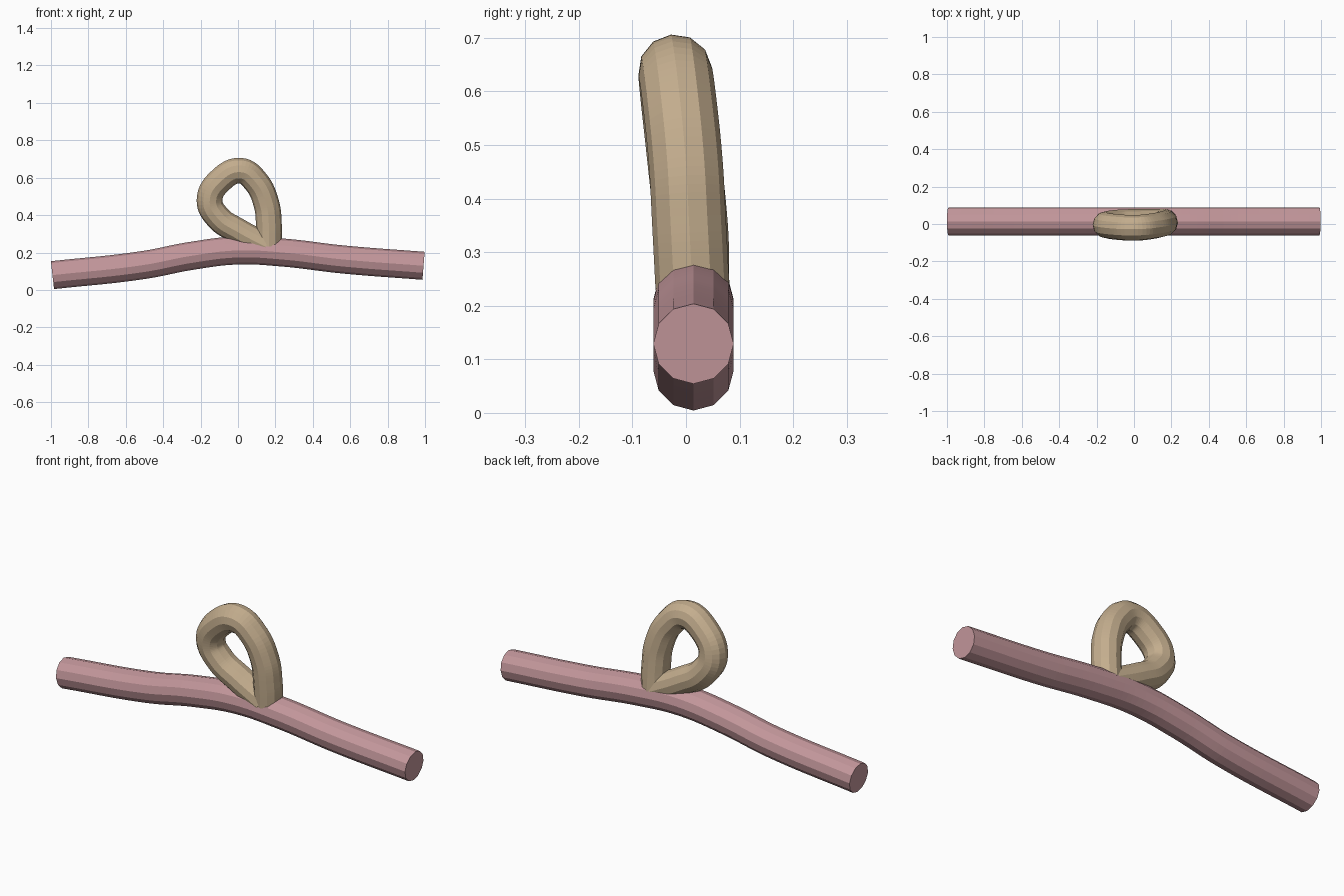
import bpy

if "Cube" in bpy.data.objects:
    bpy.data.objects.remove(bpy.data.objects["Cube"])


def material(name, rgb):
    m = bpy.data.materials.new(name)
    m.diffuse_color = (*rgb, 1)
    m.use_nodes = True
    m.node_tree.nodes["Principled BSDF"].inputs["Base Color"].default_value = m.diffuse_color
    return m


def tube(name, points, radius, mat):
    """Twelve-sided capped tube along a smooth path."""
    cu = bpy.data.curves.new(name, 'CURVE')
    cu.dimensions = '3D'
    cu.twist_mode = 'MINIMUM'
    cu.bevel_depth = radius
    cu.bevel_resolution = 4
    cu.resolution_u = 8
    cu.use_fill_caps = True
    sp = cu.splines.new('BEZIER')
    sp.bezier_points.add(len(points) - 1)
    for bp, p in zip(sp.bezier_points, points):
        bp.co = p
        bp.handle_left_type = bp.handle_right_type = 'AUTO'
    ob = bpy.data.objects.new(name, cu)
    bpy.context.collection.objects.link(ob)
    # Turn the curve into a flat-shaded mesh
    bpy.ops.object.select_all(action='DESELECT')
    ob.select_set(True)
    bpy.context.view_layer.objects.active = ob
    bpy.ops.object.convert(target='MESH')
    ob = bpy.context.object
    ob.data.materials.clear()
    ob.data.materials.append(mat)
    bpy.ops.object.shade_flat()
    return ob


pink = material("pink", (0.55, 0.31, 0.33))
tan = material("tan", (0.55, 0.42, 0.27))

# Long, gently bowed rod
rod = [(-0.992, 0.079), (-0.5, 0.134), (-0.25, 0.182), (0, 0.211),
       (0.25, 0.199), (0.55, 0.164), (0.992, 0.129)]
tube("rod", [(x, 0.014, z) for x, z in rod], 0.075, pink)

# Leaning loop whose two ends meet inside the rod
loop = [(0.165, 0.012, 0.235), (0.165, 0.006, 0.35), (0.152, 0.0, 0.46),
        (0.095, -0.012, 0.58), (0.015, -0.02, 0.637), (-0.09, -0.016, 0.59),
        (-0.152, -0.004, 0.48), (-0.105, 0.006, 0.385),
        (0.0, 0.011, 0.315), (0.15, 0.012, 0.235)]
tube("loop", loop, 0.069, tan)
